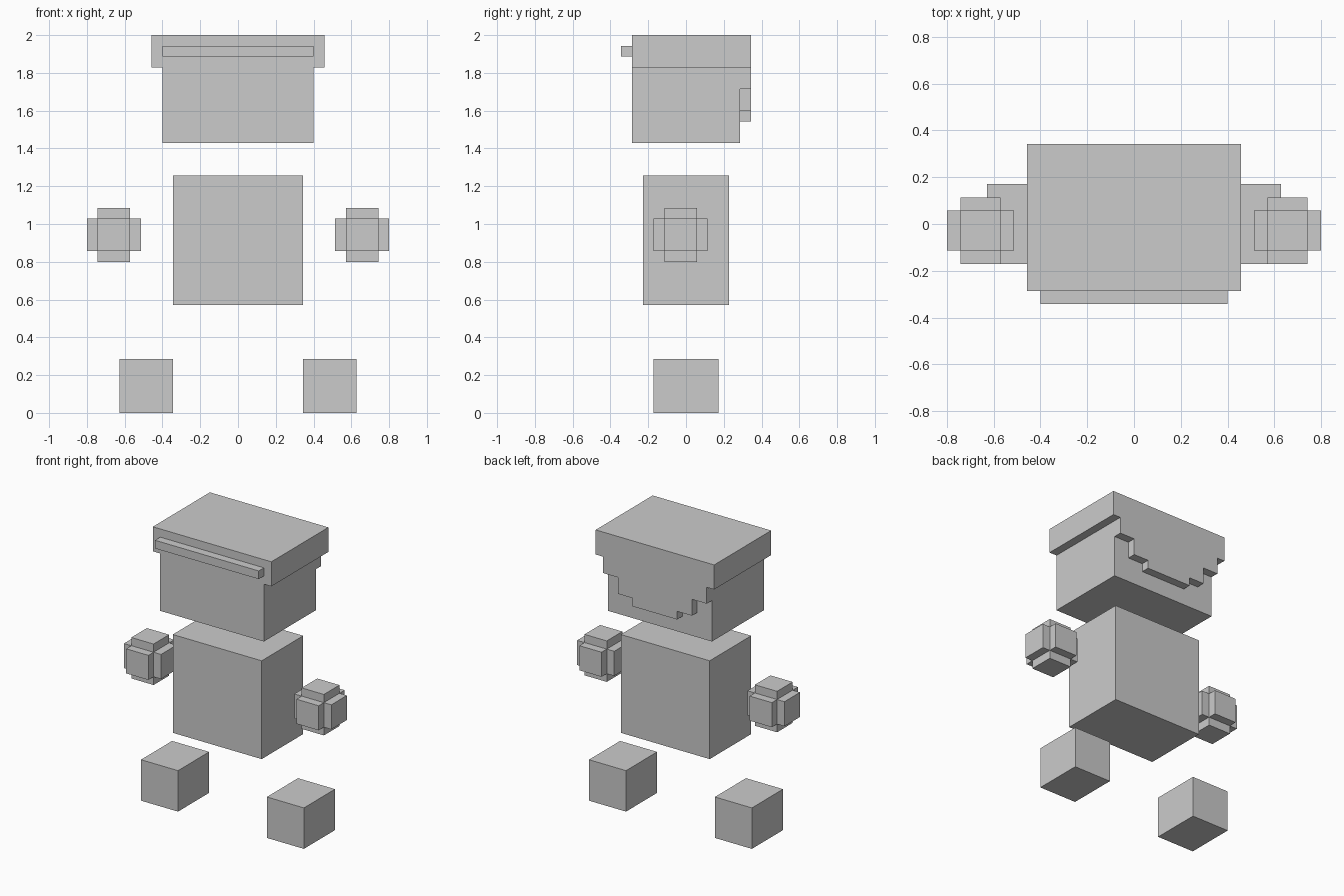
import bpy
import bmesh
from mathutils import Vector

if "Cube" in bpy.data.objects:
    bpy.data.objects.remove(bpy.data.objects["Cube"], do_unlink=True)

U = 2 / 35  # one voxel: the figure is 35 voxels tall

grey = bpy.data.materials.new("plain grey")
grey.use_nodes = True
grey.diffuse_color = (0.6, 0.6, 0.6, 1)
grey.node_tree.nodes["Principled BSDF"].inputs["Base Color"].default_value = (0.6, 0.6, 0.6, 1)


def finish(name, bm):
    """Scale voxel units to scene units and add the object."""
    bmesh.ops.recalc_face_normals(bm, faces=bm.faces)
    bmesh.ops.scale(bm, vec=(U, U, U), verts=bm.verts)
    mesh = bpy.data.meshes.new(name)
    bm.to_mesh(mesh)
    bm.free()
    mesh.materials.append(grey)
    obj = bpy.data.objects.new(name, mesh)
    bpy.context.collection.objects.link(obj)
    return obj


def box_mesh(x, y, z):
    """Box from (min, max) voxel ranges."""
    bm = bmesh.new()
    bmesh.ops.create_cube(bm, size=1)
    for v in bm.verts:
        v.co = Vector([r[0] if c < 0 else r[1] for c, r in zip(v.co, (x, y, z))])
    return bm


def box(name, x, y, z):
    return finish(name, box_mesh(x, y, z))


# Torso and head
box("torso", (-6, 6), (-4, 4), (10, 22))
box("head", (-7, 7), (-5, 5), (25, 32))
box("cap", (-8, 8), (-5, 6), (32, 35))
box("cap_front_bar", (-7, 7), (-6, -5), (33, 34))

# Stepped hair on the back of the head: half outline mirrored, then extruded
half = [(7, 32), (7, 30), (5, 30), (5, 28), (3, 28), (3, 27)]
outline = half + [(-x, z) for x, z in reversed(half)]
bm = bmesh.new()
face = bm.faces.new([bm.verts.new((x, 5, z)) for x, z in outline])
ext = bmesh.ops.extrude_face_region(bm, geom=[face], use_keep_orig=True)
moved = [g for g in ext["geom"] if isinstance(g, bmesh.types.BMVert)]
bmesh.ops.translate(bm, vec=(0, 1, 0), verts=moved)
finish("back_hair", bm)

for side, s in (("left", 1), ("right", -1)):
    # Feet
    box(side + "_foot", sorted((6 * s, 11 * s)), (-3, 3), (0, 5))

    # Rounded hands: a cube with every face pushed out by one voxel
    bm = box_mesh(sorted((10 * s, 13 * s)), (-2, 1), (15, 18))
    bm.normal_update()
    pushed = bmesh.ops.extrude_discrete_faces(bm, faces=bm.faces[:])["faces"]
    for f in pushed:
        n = f.normal.copy()
        for v in f.verts:
            v.co += n
    finish(side + "_hand", bm)
